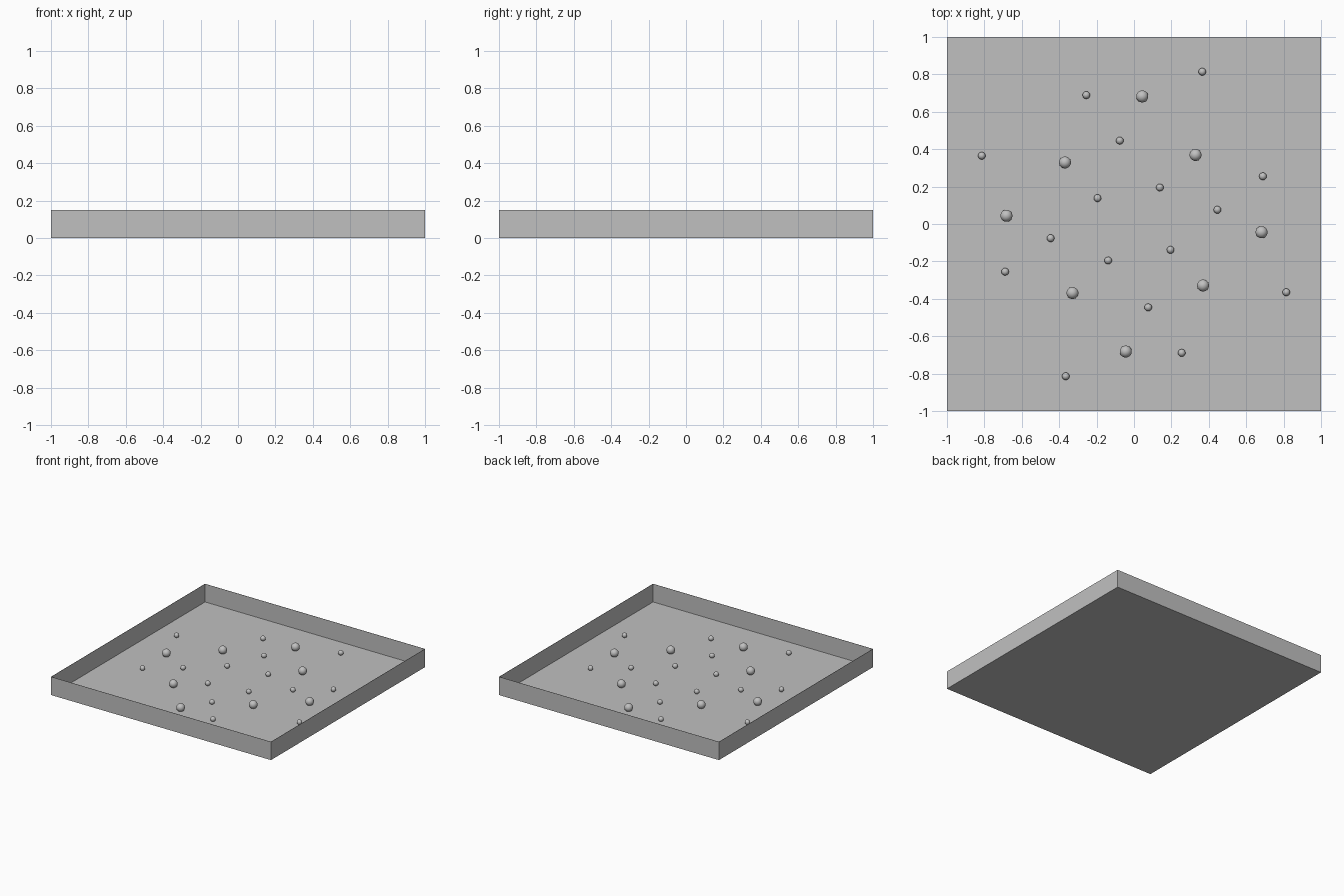
import bpy
import bmesh
import math

default_cube = bpy.data.objects.get("Cube")
if default_cube:
    bpy.data.objects.remove(default_cube, do_unlink=True)


def make_material(name, rgb):
    mat = bpy.data.materials.new(name)
    mat.use_nodes = True
    colour = (*rgb, 1.0)
    mat.diffuse_color = colour
    mat.node_tree.nodes["Principled BSDF"].inputs["Base Color"].default_value = colour
    return mat


grey = make_material("plain_grey", (0.53, 0.53, 0.53))


def add_mesh(name, bm):
    mesh = bpy.data.meshes.new(name)
    bm.to_mesh(mesh)
    bm.free()
    mesh.materials.append(grey)
    obj = bpy.data.objects.new(name, mesh)
    bpy.context.collection.objects.link(obj)
    return obj


# Open square tray with sheet-thin floor and walls
HEIGHT = 0.15
SHEET = 0.002
bm = bmesh.new()
bmesh.ops.create_cube(bm, size=2)
for v in bm.verts:
    v.co.z = HEIGHT if v.co.z > 0 else 0
lid = [f for f in bm.faces if f.normal.z > 0.9]
bmesh.ops.delete(bm, geom=lid, context="FACES")
tray = add_mesh("tray", bm)
thickness = tray.modifiers.new("sheet_thickness", "SOLIDIFY")
thickness.thickness = SHEET
thickness.offset = -1
thickness.use_even_offset = True


# Balls resting on the floor, repeated every quarter turn
def add_balls(name, radius, spots):
    for i, (x, y) in enumerate(spots):
        for turn in range(4):
            bm = bmesh.new()
            bmesh.ops.create_uvsphere(bm, u_segments=32, v_segments=16, radius=radius)
            for f in bm.faces:
                f.smooth = True
            ball = add_mesh(f"{name}_{i + 1}_{turn + 1}", bm)
            a = turn * math.pi / 2
            ball.location = (x * math.cos(a) - y * math.sin(a),
                             x * math.sin(a) + y * math.cos(a), radius)


add_balls("large_ball", 0.032, [(0.044, 0.682), (0.329, 0.369)])
add_balls("small_ball", 0.02, [(0.365, 0.814), (-0.255, 0.689),
                               (-0.076, 0.446), (0.138, 0.195)])
